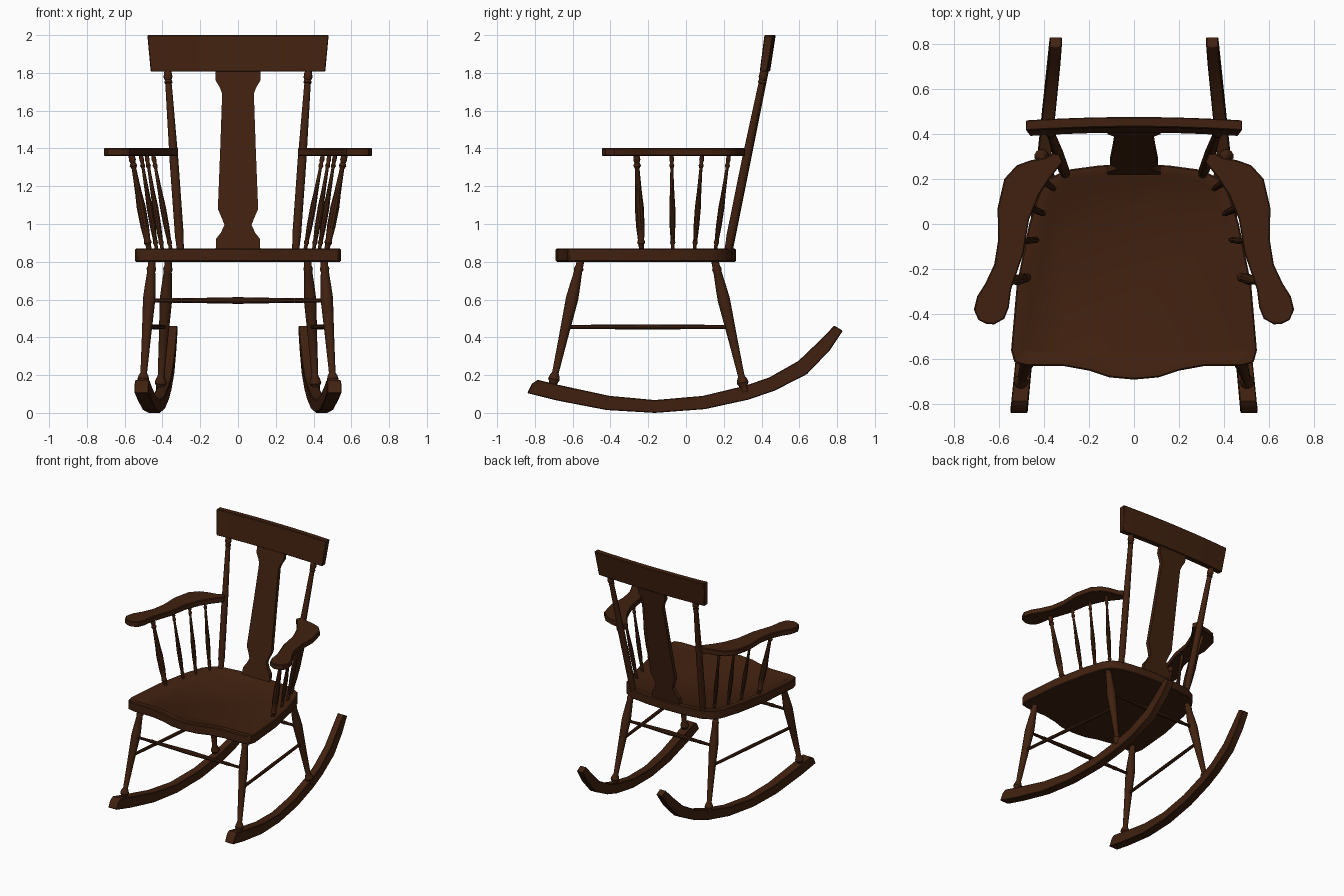
import bpy, bmesh, math
from mathutils import Vector

cube = bpy.data.objects.get("Cube")
if cube:
    bpy.data.objects.remove(cube, do_unlink=True)

wood = bpy.data.materials.new("dark brown wood")
wood.use_nodes = True
COLOR = (0.052, 0.0152, 0.005, 1)
wood.diffuse_color = COLOR
wood.node_tree.nodes["Principled BSDF"].inputs["Base Color"].default_value = COLOR


def loft(name, sections, bevel=0.0, groove=False):
    """Skin matching closed loops of points and cap both ends."""
    bm = bmesh.new()
    rings = [[bm.verts.new(p) for p in s] for s in sections]
    n = len(rings[0])
    for a, b in zip(rings, rings[1:]):
        for i in range(n):
            j = (i + 1) % n
            bm.faces.new((a[i], a[j], b[j], b[i]))
    bm.faces.new(rings[0])
    top = bm.faces.new(rings[-1])
    bmesh.ops.recalc_face_normals(bm, faces=bm.faces[:])
    if groove:  # shallow dished centre inside a raised rim
        bmesh.ops.inset_region(bm, faces=[top], thickness=0.04)
        bmesh.ops.inset_region(bm, faces=[top], thickness=0.015, depth=-0.008)
    mesh = bpy.data.meshes.new(name)
    bm.to_mesh(mesh)
    bm.free()
    mesh.materials.append(wood)
    ob = bpy.data.objects.new(name, mesh)
    bpy.context.collection.objects.link(ob)
    if bevel:
        mod = ob.modifiers.new("soft edges", 'BEVEL')
        mod.width = bevel
        mod.segments = 1
        mod.angle_limit = math.radians(50)
    bpy.ops.object.select_all(action='DESELECT')
    ob.select_set(True)
    bpy.context.view_layer.objects.active = ob
    bpy.ops.object.shade_smooth_by_angle(angle=math.radians(35))
    return ob


def turned(name, a, b, profile, sides=12):
    """Lathe-turned bar from a to b; profile is (fraction, radius)."""
    a, b = Vector(a), Vector(b)
    axis = (b - a).normalized()
    u = axis.orthogonal().normalized()
    v = axis.cross(u)
    angles = [2 * math.pi * i / sides for i in range(sides)]
    loft(name, [[a.lerp(b, t) + r * (u * math.cos(k) + v * math.sin(k)) for k in angles]
                for t, r in profile])


def slab(name, outline, z0, z1, bevel, groove=False):
    loft(name, [[(x, y, z) for x, y in outline] for z in (z0, z1)], bevel, groove)


# Seat with serpentine front edge
half = [(0.11, -0.68), (0.2, -0.65), (0.31, -0.63), (0.47, -0.63), (0.53, -0.615),
        (0.545, -0.56), (0.52, -0.27), (0.465, 0), (0.42, 0.14), (0.38, 0.2),
        (0.3, 0.24), (0.15, 0.26)]
outline = [(0, -0.69)] + half + [(0, 0.265)] + [(-x, y) for x, y in reversed(half)]
slab("seat", outline, 0.8, 0.87, 0.006, groove=True)

# Crest rail: gently bowed and leaning back
crest = []
for i in range(13):
    f = i / 6 - 1
    bow = 0.015 * (1 - f * f)
    crest.append([(0.462 * f, 0.39 + bow, 1.807), (0.462 * f, 0.43 + bow, 1.807),
                  (0.48 * f, 0.46 + bow, 2.0), (0.48 * f, 0.415 + bow, 2.0)])
loft("crest_rail", crest, 0.004)

# Vase-shaped back splat: (height, half width)
splat = []
for z, w in [(0.86, 0.118), (0.92, 0.117), (0.955, 0.09), (0.995, 0.072), (1.03, 0.085),
             (1.08, 0.107), (1.12, 0.105), (1.4, 0.094), (1.69, 0.084), (1.72, 0.095),
             (1.76, 0.118), (1.82, 0.118)]:
    y = 0.22 + (z - 0.87) * 0.2
    splat.append([(-w, y, z), (w, y, z), (w, y + 0.03, z), (-w, y + 0.03, z)])
loft("back_splat", splat)

# Turning profiles
LEG = [(0, 0.02), (0.05, 0.021), (0.07, 0.026), (0.09, 0.022), (0.22, 0.03), (0.3, 0.034),
       (0.4, 0.031), (0.6, 0.025), (0.88, 0.018), (0.9, 0.026), (0.93, 0.032),
       (0.95, 0.024), (1, 0.02)]
POST = [(0, 0.02), (0.04, 0.021), (0.08, 0.024), (0.5, 0.024), (0.9, 0.018), (0.925, 0.017),
        (0.93, 0.022), (0.945, 0.018), (0.96, 0.024), (0.98, 0.022), (1, 0.016)]
SPINDLE = [(0, 0.6), (0.06, 0.6), (0.08, 0.9), (0.11, 0.7), (0.25, 0.95), (0.45, 1),
           (0.6, 0.75), (0.85, 0.5), (0.88, 0.85), (0.91, 0.55), (0.94, 0.8), (1, 0.6)]
STRETCHER = [(0, 0.01), (0.12, 0.011), (0.15, 0.014), (0.18, 0.012), (0.5, 0.018),
             (0.82, 0.012), (0.85, 0.014), (0.88, 0.011), (1, 0.01)]

# Spindles: foot (x, y), head (x, y), radius
SPINDLES = [((0.47, -0.235), (0.565, -0.262), 0.024), ((0.43, -0.07), (0.515, -0.076), 0.016),
            ((0.4, 0.045), (0.485, 0.085), 0.016), ((0.355, 0.155), (0.45, 0.228), 0.016)]

ARM = [(0.34, 0.325), (0.39, 0.295), (0.46, 0.282), (0.52, 0.26), (0.575, 0.2), (0.605, 0.07),
       (0.602, -0.07), (0.62, -0.18), (0.66, -0.265), (0.695, -0.32), (0.71, -0.38),
       (0.69, -0.425), (0.655, -0.443), (0.62, -0.445), (0.575, -0.42), (0.555, -0.37),
       (0.545, -0.29), (0.49, -0.13), (0.465, 0.02), (0.42, 0.13), (0.375, 0.2), (0.315, 0.275)]

# Rocker side profile: lower (y, z), upper (y, z)
ROCKER = [(-0.84, 0.105, -0.815, 0.155), (-0.8, 0.095, -0.785, 0.175),
          (-0.68, 0.065, -0.66, 0.145), (-0.42, 0.015, -0.405, 0.09),
          (-0.165, 0, -0.165, 0.068), (0.1, 0.02, 0.09, 0.09), (0.33, 0.07, 0.31, 0.143),
          (0.47, 0.118, 0.44, 0.187), (0.64, 0.205, 0.595, 0.275),
          (0.76, 0.33, 0.705, 0.38), (0.83, 0.435, 0.785, 0.462)]


def leg_point(top, foot, z):
    return Vector(top).lerp(Vector(foot), (top[2] - z) / (top[2] - foot[2]))


FRONT_LEG = ((0.455, -0.557, 0.81), (0.505, -0.71, 0.13))
BACK_LEG = ((0.368, 0.152, 0.81), (0.413, 0.312, 0.11))

for side, s in (("left", 1), ("right", -1)):
    flip = lambda p: (s * p[0], p[1], p[2])
    # Legs, side stretcher and back post
    turned(side + "_front_leg", *map(flip, FRONT_LEG), LEG)
    turned(side + "_back_leg", *map(flip, BACK_LEG), LEG)
    turned(side + "_side_stretcher", flip(leg_point(*FRONT_LEG, 0.455)),
           flip(leg_point(*BACK_LEG, 0.455)), [(0, 0.011), (0.5, 0.013), (1, 0.011)], 8)
    turned(side + "_back_post", (s * 0.305, 0.222, 0.86), (s * 0.373, 0.415, 1.815), POST)
    # Arm and its spindles
    slab(side + "_arm", [(s * x, y) for x, y in ARM], 1.36, 1.402, 0.005)
    for i, (foot, head, r) in enumerate(SPINDLES):
        turned(f"{side}_arm_spindle_{i + 1}", (s * foot[0], foot[1], 0.86),
               (s * head[0], head[1], 1.37), [(t, r * k) for t, k in SPINDLE], 10)
    # Rocker, converging and tapering toward the back
    sections = []
    for yb, zb, yt, zt in ROCKER:
        f = (yb + 0.84) / 1.67
        x, w = 0.51 - 0.163 * f, 0.038 - 0.011 * f
        sections.append([(s * (x - w), yb, zb), (s * (x + w), yb, zb),
                         (s * (x + w), yt, zt), (s * (x - w), yt, zt)])
    loft(side + "_rocker", sections, 0.004)

# Cross stretchers between paired legs
for name, leg in (("front", FRONT_LEG), ("back", BACK_LEG)):
    p = leg_point(*leg, 0.595)
    turned(name + "_cross_stretcher", p, (-p.x, p.y, p.z), STRETCHER, 10)
